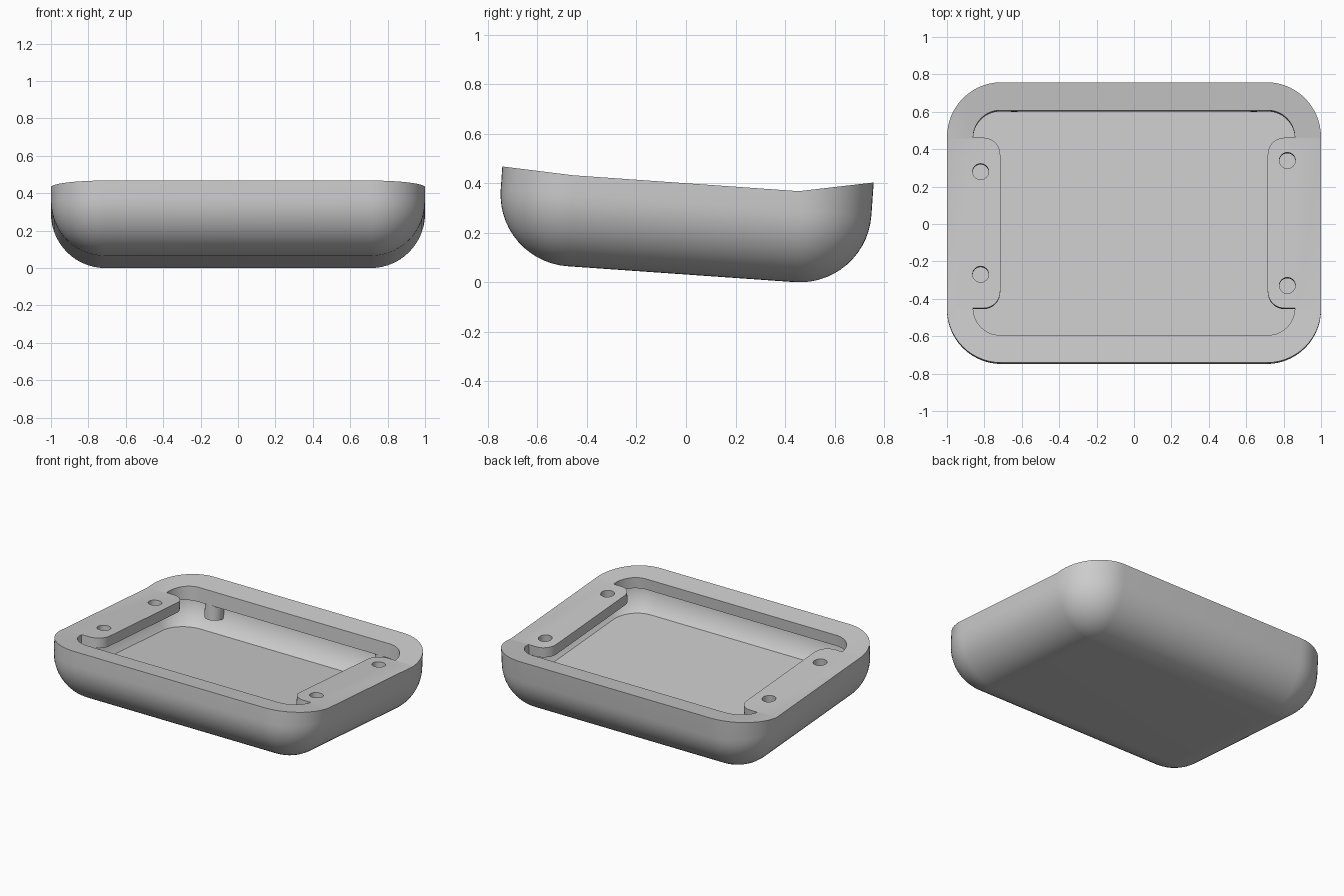
import bpy, bmesh
from math import sin, cos, acos, pi, radians
from mathutils import Matrix, Vector

cube = bpy.data.objects.get("Cube")
if cube:
    bpy.data.objects.remove(cube, do_unlink=True)

CORE = (0.71, 0.46)      # half size of the flat base
RADIUS = 0.29            # outer edge rounding
WALL = 0.05
FLOOR = 0.115
LIP_UNDERSIDE = 0.30
TILT = Matrix.Translation((0, -0.02, 0.033)) @ Matrix.Rotation(radians(-4), 4, 'X')

grey = bpy.data.materials.new("plain grey")
grey.use_nodes = True
colour = (0.6, 0.6, 0.6, 1)
grey.diffuse_color = colour
grey.node_tree.nodes["Principled BSDF"].inputs["Base Color"].default_value = colour


def arc(cx, cy, r, start, end, steps=14):
    angles = [start + (end - start) * i / steps for i in range(steps + 1)]
    return [(cx + r * cos(a), cy + r * sin(a)) for a in angles]


def rounded_ring(r):
    ring = []
    for k, (sx, sy) in enumerate([(1, 1), (-1, 1), (-1, -1), (1, -1)]):
        ring += arc(sx * CORE[0], sy * CORE[1], r, k * pi / 2, (k + 1) * pi / 2)
    return ring


def loft(name, rings):
    """Solid through equal-sized rings of 3D points, capped at both ends."""
    bm = bmesh.new()
    loops = [[bm.verts.new(p) for p in ring] for ring in rings]
    n = len(loops[0])
    for low, high in zip(loops, loops[1:]):
        for i in range(n):
            j = (i + 1) % n
            bm.faces.new((low[i], low[j], high[j], high[i]))
    bm.faces.new(loops[0][::-1])
    bm.faces.new(loops[-1])
    bmesh.ops.remove_doubles(bm, verts=bm.verts, dist=1e-5)
    bmesh.ops.recalc_face_normals(bm, faces=bm.faces)
    mesh = bpy.data.meshes.new(name)
    bm.to_mesh(mesh)
    bm.free()
    mesh.materials.append(grey)
    obj = bpy.data.objects.new(name, mesh)
    bpy.context.collection.objects.link(obj)
    return obj


def prism(name, outline, z0, z1):
    return loft(name, [[(x, y, z) for x, y in outline] for z in (z0, z1)])


def bowl(name, r, z_start, z_end, steps=14):
    """Rounded tray solid whose edge rounding is centred at RADIUS height."""
    a0 = acos(min(1, (RADIUS - z_start) / r))
    rings = []
    for i in range(steps + 1):
        a = a0 + (pi / 2 - a0) * i / steps
        rings.append([(x, y, RADIUS - r * cos(a)) for x, y in rounded_ring(r * sin(a))])
    rings.append([(x, y, z_end) for x, y in rounded_ring(r)])
    return loft(name, rings)


def subtract(target, cutter):
    cutter.hide_render = True
    mod = target.modifiers.new("cut", 'BOOLEAN')
    mod.operation, mod.solver, mod.object = 'DIFFERENCE', 'EXACT', cutter
    bpy.context.view_layer.objects.active = target
    bpy.ops.object.modifier_apply(modifier=mod.name)
    bpy.data.objects.remove(cutter, do_unlink=True)


# Outer shell
tray = bowl("tray", RADIUS, 0, 0.6)

# Rim: level in the middle, rising to the front and the back
profile = [(-1, 0.5), (-0.455, 0.432), (0.455, 0.368), (1, 0.431), (1, 1), (-1, 1)]
to_local = TILT.inverted()
rim = loft("rim_cutter", [[to_local @ Vector((x, y, z)) for y, z in profile] for x in (-2, 2)])
subtract(tray, rim)

# Hollow that runs under the lip
subtract(tray, bowl("hollow_cutter", RADIUS - WALL, FLOOR, LIP_UNDERSIDE))

# Opening with a mounting tab at each side
quarter = (arc(0.805, 0.367, 0.09, pi, pi / 2, 8) + [(0.86, 0.457)]
           + arc(0.715, 0.457, 0.145, 0, pi / 2)[1:])
half = quarter + [(-x, y) for x, y in reversed(quarter)]
opening = half + [(x, -y) for x, y in reversed(half)]
subtract(tray, prism("opening_cutter", opening, LIP_UNDERSIDE - 0.03, 0.7))

# Screw holes in the tabs
for x, y in [(0.82, 0.335), (0.82, -0.335), (-0.82, 0.275), (-0.82, -0.275)]:
    hole = arc(x, y, 0.043, 0, 2 * pi, 24)[:-1]
    subtract(tray, prism("hole_cutter", hole, LIP_UNDERSIDE - 0.03, 0.7))

# Small bosses under the back lip
parts = [tray]
for side, x in (("left", 0.64), ("right", -0.64)):
    boss = arc(x, 0.665, 0.06, 0, 2 * pi, 24)[:-1]
    parts.append(prism(side + "_boss", boss, 0.2, LIP_UNDERSIDE + 0.02))

bpy.ops.object.select_all(action='DESELECT')
for part in parts:
    part.matrix_world = TILT
    part.select_set(True)
bpy.context.view_layer.objects.active = tray
bpy.ops.object.shade_smooth_by_angle(angle=radians(30))
